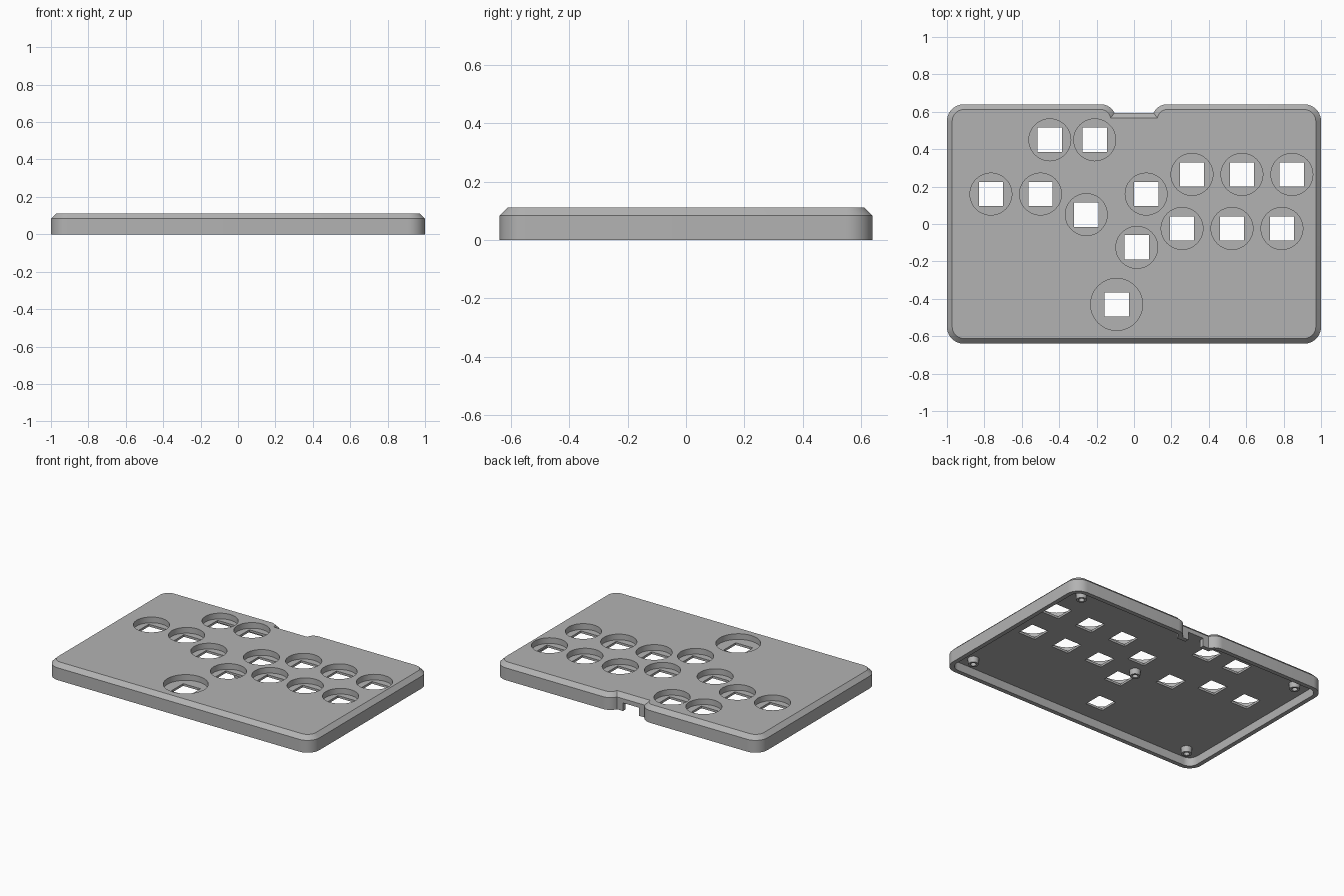
import bpy, bmesh, math
from mathutils import Matrix

cube = bpy.data.objects.get("Cube")
if cube:
    bpy.data.objects.remove(cube, do_unlink=True)

HX, HY, TOP = 1.0, 0.64, 0.112
CHAMFER, WALL = 0.028, 0.03
UNDERSIDE, RECESS_FLOOR = 0.058, 0.073

grey = bpy.data.materials.new("case_grey")
grey.use_nodes = True
grey.diffuse_color = (0.45, 0.45, 0.45, 1)
grey.node_tree.nodes["Principled BSDF"].inputs["Base Color"].default_value = grey.diffuse_color


def make_object(name, bm):
    bmesh.ops.recalc_face_normals(bm, faces=bm.faces)
    mesh = bpy.data.meshes.new(name)
    bm.to_mesh(mesh)
    bm.free()
    mesh.materials.append(grey)
    obj = bpy.data.objects.new(name, mesh)
    bpy.context.collection.objects.link(obj)
    return obj


def arc(cx, cy, r, start, end, steps=10):
    return [(cx + r * math.cos(start + (end - start) * i / steps),
             cy + r * math.sin(start + (end - start) * i / steps))
            for i in range(steps + 1)]


def outline(inset):
    """Rounded rectangle with a flared cable notch in the back edge."""
    radius, q = 0.09, math.pi / 2
    cx, cy, r = HX - radius, HY - radius, radius - inset
    flare_x, flare_r = 0.177, 0.08
    flare_y, fr = HY - flare_r, flare_r - inset
    meet = math.asin((HY - 0.046 - inset - flare_y) / fr)
    right = arc(cx, -cy, r, -q, 0) + arc(cx, cy, r, 0, q)
    right += arc(flare_x, flare_y, fr, q, math.pi - meet)
    return right + [(-x, y) for x, y in reversed(right)]


def bridge(bm, a, b):
    for i in range(len(a)):
        j = (i + 1) % len(a)
        bm.faces.new((a[i], a[j], b[j], b[i]))


# Case shell: outer wall, chamfer, top plate and hollow underside
bm = bmesh.new()
layers = [(WALL, UNDERSIDE), (WALL, 0), (0, 0), (0, TOP - CHAMFER), (CHAMFER, TOP)]
loops = [[bm.verts.new((x, y, z)) for x, y in outline(inset)] for inset, z in layers]
for a, b in zip(loops, loops[1:]):
    bridge(bm, a, b)
bm.faces.new(loops[0])
bm.faces.new(loops[-1])
case = make_object("case_shell", bm)

# Button positions
buttons = [(-0.45, 0.45), (-0.21, 0.45), (-0.765, 0.16), (-0.50, 0.16),
           (-0.255, 0.05), (0.065, 0.16), (0.015, -0.125)]
buttons += [(0.257 + 0.267 * i, -0.024) for i in range(3)]
buttons += [(0.31 + 0.267 * i, 0.265) for i in range(3)]
thumb = (-0.093, -0.43)


def add_box(bm, x, y, z, sx, sy, sz):
    bmesh.ops.create_cube(bm, size=1, matrix=Matrix.Translation((x, y, z))
                          @ Matrix.Diagonal((sx, sy, sz, 1)))


# Round button recesses
recesses = bmesh.new()
for x, y in buttons + [thumb]:
    r = 0.139 if (x, y) == thumb else 0.112
    bmesh.ops.create_cone(recesses, cap_ends=True, segments=48, radius1=r, radius2=r,
                          depth=0.2, matrix=Matrix.Translation((x, y, RECESS_FLOOR + 0.1)))

# Square switch openings and the cable slot
openings = bmesh.new()
for x, y in buttons + [thumb]:
    add_box(openings, x, y, 0.06, 0.13, 0.13, 0.3)
add_box(openings, 0, 0.58, 0, 0.12, 0.12, 0.11)

for name, cutter_bm in (("recess_cutter", recesses), ("opening_cutter", openings)):
    cutter = make_object(name, cutter_bm)
    cutter.hide_render = True
    mod = case.modifiers.new(name, "BOOLEAN")
    mod.operation, mod.solver, mod.object = "DIFFERENCE", "EXACT", cutter
    bpy.context.view_layer.objects.active = case
    bpy.ops.object.modifier_apply(modifier=name)
    bpy.data.objects.remove(cutter, do_unlink=True)

# Screw bosses: hollow posts hanging under the plate
bm = bmesh.new()
profile = [(0.036, UNDERSIDE + 0.004), (0.032, 0.02), (0.018, 0.02), (0.018, UNDERSIDE - 0.001)]
for x, y in [(0, 0.01)] + [(sx * 0.86, sy * 0.52) for sx in (-1, 1) for sy in (-1, 1)]:
    rings = [[bm.verts.new((x + px, y + py, z)) for px, py in arc(0, 0, r, 0, math.tau, 24)[:-1]]
             for r, z in profile]
    for a, b in zip(rings, rings[1:]):
        bridge(bm, a, b)
    bm.faces.new(rings[0])
    bm.faces.new(rings[-1])
bosses = make_object("screw_bosses", bm)

for obj in (case, bosses):
    bpy.ops.object.select_all(action="DESELECT")
    obj.select_set(True)
    bpy.context.view_layer.objects.active = obj
    bpy.ops.object.shade_smooth_by_angle(angle=math.radians(30))
